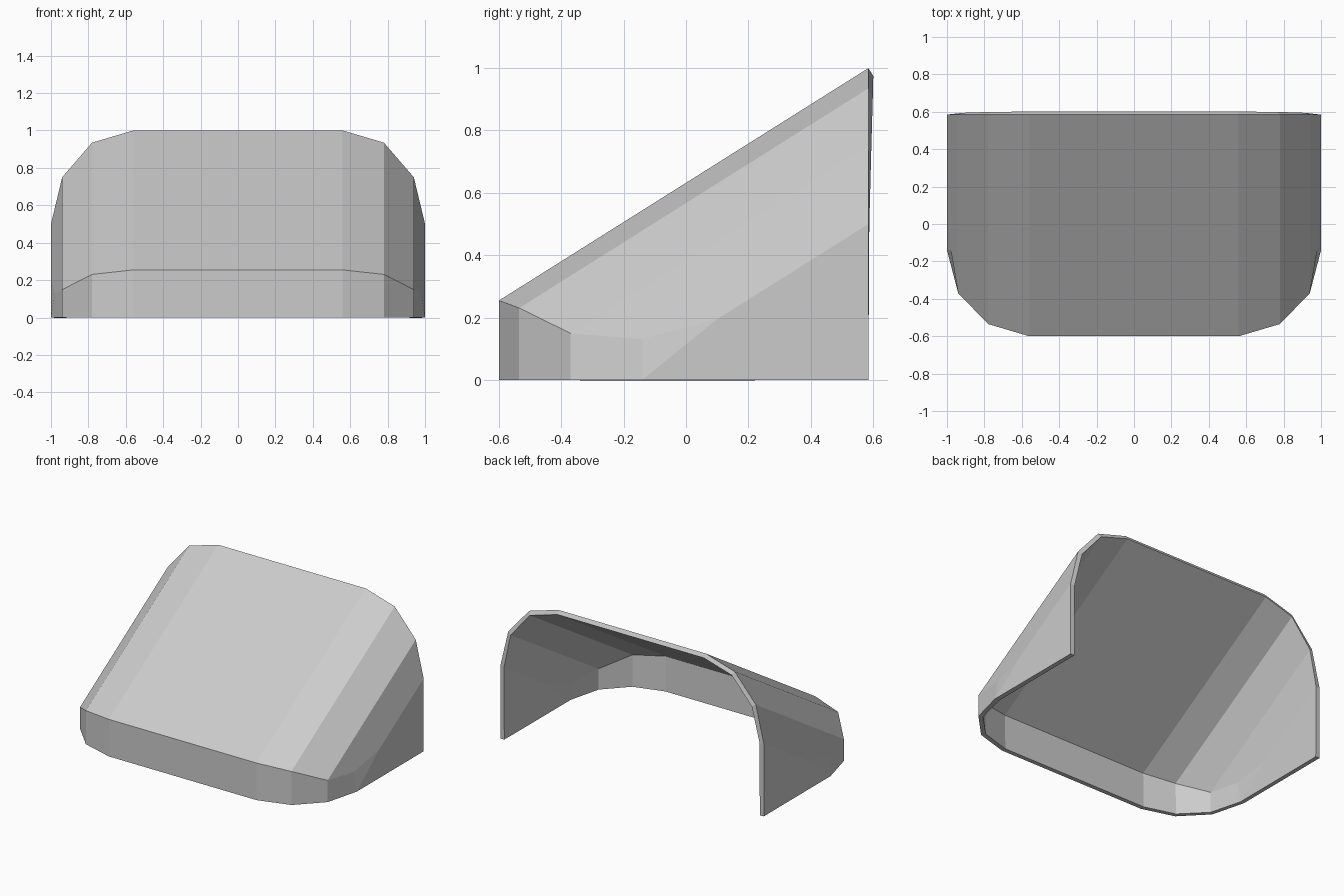
import bpy

cube = bpy.data.objects.get("Cube")
if cube:
    bpy.data.objects.remove(cube)

BACK, SLOPE, THICKNESS = 0.585, 0.629, 0.03

# Half of the arched back section (x, z) and the front outline depth (y)
section = [(0, 1), (0.56, 1), (0.78, 0.935), (0.94, 0.75), (1, 0.5)]
front_y = [-0.6, -0.6, -0.535, -0.37]


def on_roof(x, z, y):
    """Slide a point of the back section down the slope to depth y."""
    return (x, y, z - (BACK - y) * SLOPE)


verts, faces = [], []


def add(p):
    verts.append(p)
    return len(verts) - 1


back = [add((x, BACK, z)) for x, z in section]
rim = [add(on_roof(x, z, y)) for (x, z), y in zip(section, front_y)]
base = [add((x, y, 0)) for (x, z), y in zip(section, front_y)]

# Sloping roof strips and front wall panels
for i in range(3):
    faces.append((rim[i], rim[i + 1], back[i + 1], back[i]))
    faces.append((base[i], base[i + 1], rim[i + 1], rim[i]))

# Corner where the curved front turns into the flat side
corner_base = add((1, -0.14, 0))
corner_rim = add(on_roof(0.979, 0.587, -0.14))
side_rim = add(on_roof(1, 0.5, 0.1))
back_base = add((1, BACK, 0))
faces += [
    (rim[3], corner_rim, side_rim, back[4], back[3]),
    (base[3], corner_base, corner_rim, rim[3]),
    (corner_base, side_rim, corner_rim),
    (corner_base, back_base, back[4], side_rim),
]

mesh = bpy.data.meshes.new("sloped_hood")
mesh.from_pydata(verts, [], faces)
hood = bpy.data.objects.new("sloped_hood", mesh)
bpy.context.collection.objects.link(hood)

# Mirror to the other side, then give the sheet its thickness inward
mirror = hood.modifiers.new("mirror", 'MIRROR')
mirror.use_axis[0] = True
mirror.use_clip = True
shell = hood.modifiers.new("shell", 'SOLIDIFY')
shell.thickness = THICKNESS
shell.offset = -1

# Plain grey finish
grey = bpy.data.materials.new("light_grey")
grey.use_nodes = True
colour = (0.6, 0.6, 0.6, 1)
grey.diffuse_color = colour
grey.node_tree.nodes["Principled BSDF"].inputs["Base Color"].default_value = colour
mesh.materials.append(grey)
